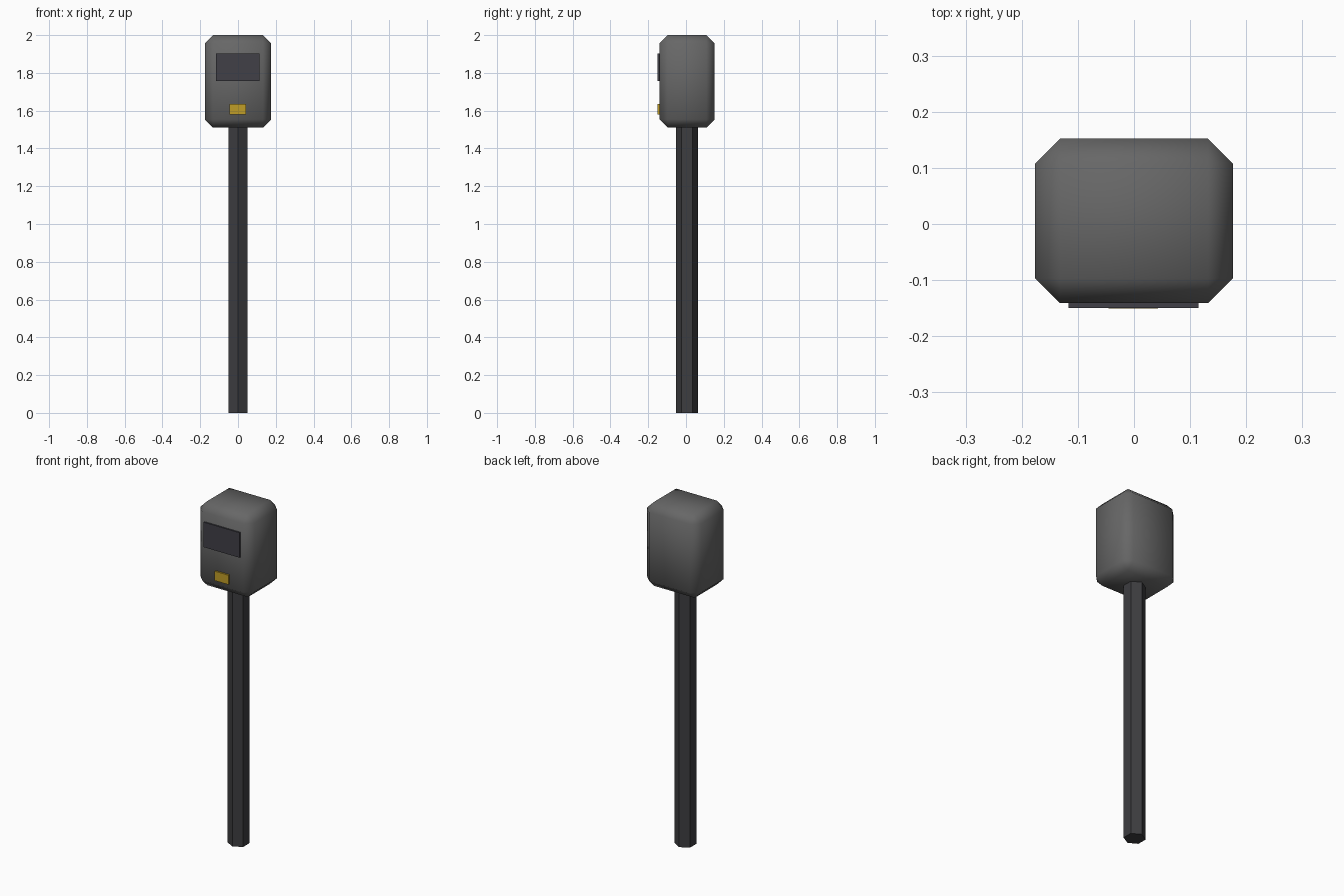
import bpy
import math

default = bpy.data.objects.get("Cube")
if default:
    bpy.data.objects.remove(default, do_unlink=True)


def material(name, rgb):
    mat = bpy.data.materials.new(name)
    mat.use_nodes = True
    mat.diffuse_color = (*rgb, 1)
    shader = mat.node_tree.nodes["Principled BSDF"]
    shader.inputs["Base Color"].default_value = (*rgb, 1)
    shader.inputs["Roughness"].default_value = 0.7
    return mat


def box(name, low, high, mat):
    """Box spanning two opposite corners."""
    bpy.ops.mesh.primitive_cube_add(size=1, location=[(a + b) / 2 for a, b in zip(low, high)])
    obj = bpy.context.object
    obj.name = name
    obj.scale = [b - a for a, b in zip(low, high)]
    bpy.ops.object.transform_apply(location=False, rotation=False, scale=True)
    obj.data.materials.append(mat)
    return obj


grey = material("housing grey", (0.135, 0.135, 0.135))
dark = material("post charcoal", (0.047, 0.047, 0.051))
glass = material("screen charcoal", (0.052, 0.05, 0.063))
gold = material("slot yellow", (0.53, 0.34, 0.02))

# Hexagonal post with an edge facing the front
bpy.ops.mesh.primitive_cylinder_add(vertices=6, radius=0.058, depth=1.52,
                                    location=(0, 0.005, 0.76))
post = bpy.context.object
post.name = "post"
post.data.materials.append(dark)

# Meter housing: chamfered box, shaded smooth all over
housing = box("housing", (-0.176, -0.141, 1.51), (0.176, 0.152, 2.0), grey)
bevel = housing.modifiers.new("chamfer", "BEVEL")
bevel.width = 0.044
bevel.segments = 1
bevel.limit_method = "ANGLE"
bevel.angle_limit = math.radians(30)
bpy.ops.object.shade_smooth()

# Front plates
box("screen", (-0.117, -0.150, 1.756), (0.115, -0.139, 1.902), glass)
box("coin_slot", (-0.045, -0.151, 1.58), (0.043, -0.139, 1.635), gold)
